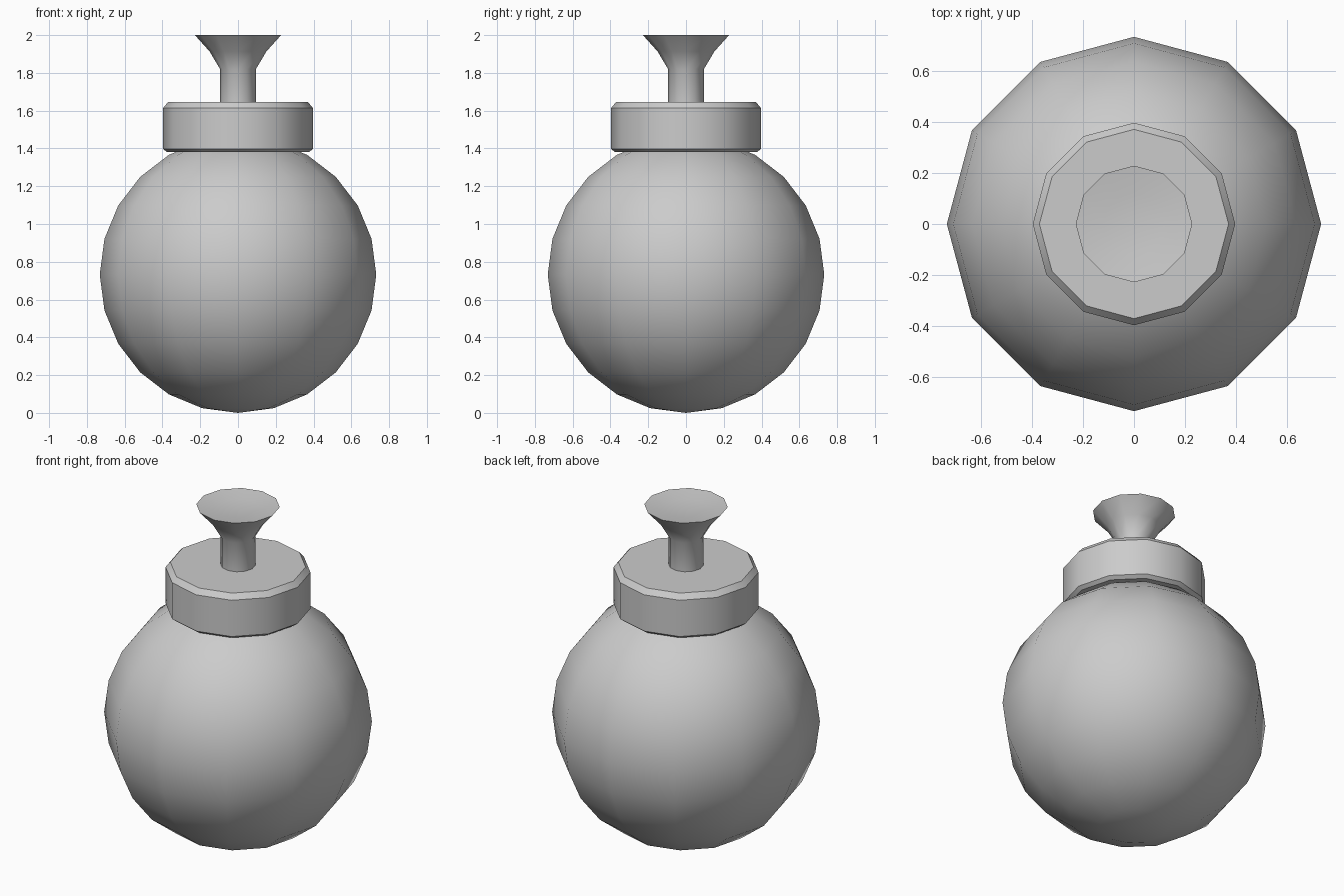
import bpy, bmesh, math

if "Cube" in bpy.data.objects:
    bpy.data.objects.remove(bpy.data.objects["Cube"])

SIDES = 12


def lathe(name, profile, angle):
    """Revolve (radius, z) points around z; radius 0 makes a pole."""
    bm = bmesh.new()
    rings = []
    for r, z in profile:
        if r < 1e-5:
            rings.append([bm.verts.new((0, 0, z))] * SIDES)
        else:
            rings.append([bm.verts.new((r * math.cos(2 * math.pi * i / SIDES),
                                        r * math.sin(2 * math.pi * i / SIDES), z))
                          for i in range(SIDES)])
    for a, b in zip(rings, rings[1:]):
        for i in range(SIDES):
            j = (i + 1) % SIDES
            bm.faces.new(list(dict.fromkeys((a[i], a[j], b[j], b[i]))))
    bmesh.ops.recalc_face_normals(bm, faces=bm.faces)
    mesh = bpy.data.meshes.new(name)
    bm.to_mesh(mesh)
    bm.free()
    obj = bpy.data.objects.new(name, mesh)
    bpy.context.collection.objects.link(obj)
    bpy.ops.object.select_all(action='DESELECT')
    obj.select_set(True)
    bpy.context.view_layer.objects.active = obj
    bpy.ops.object.shade_smooth_by_angle(angle=math.radians(angle))
    return obj


# Round body: sphere resting on the ground
R = 0.732
body = [(R * math.sin(math.pi * k / 12), R - R * math.cos(math.pi * k / 12))
        for k in range(13)]
lathe("body", body, 60)

# Collar with bevelled rims
lathe("collar", [(0, 1.38), (0.375, 1.38), (0.396, 1.397), (0.396, 1.615),
                 (0.37, 1.646), (0, 1.646)], 35)

# Flared fuse with a shallow dished top
lathe("fuse", [(0, 1.62), (0.095, 1.62), (0.095, 1.82), (0.15, 1.913),
               (0.228, 2.0), (0.12, 1.985), (0, 1.98)], 35)
